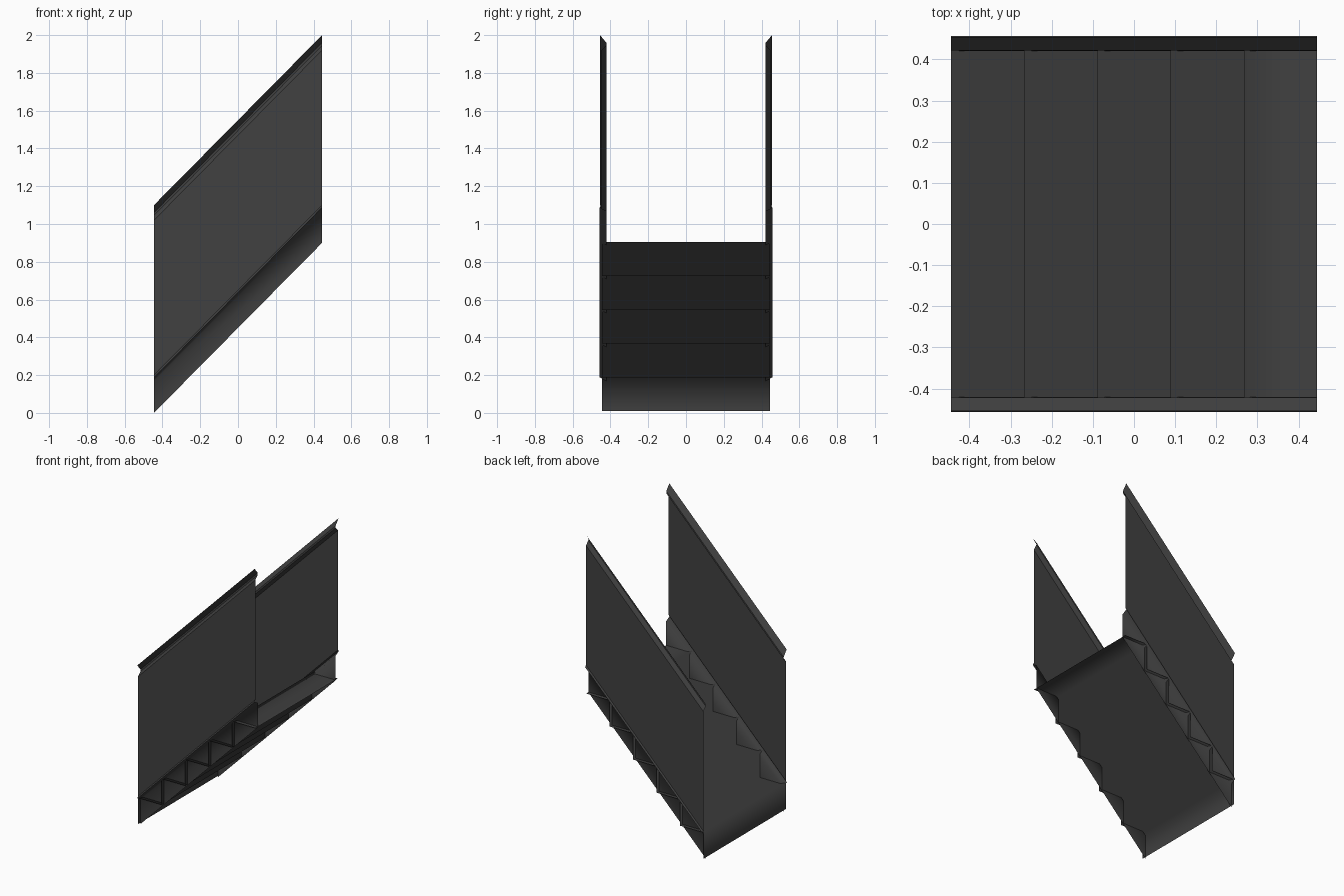
import bpy

if "Cube" in bpy.data.objects:
    bpy.data.objects.remove(bpy.data.objects["Cube"])

HALF = 0.445      # half length along x
CLIMB = 0.90      # height gained over the whole length
STEPS = 5

grey = bpy.data.materials.new("dark_grey")
grey.diffuse_color = (0.052, 0.052, 0.052, 1)
grey.use_nodes = True
grey.node_tree.nodes["Principled BSDF"].inputs["Base Color"].default_value = grey.diffuse_color


def sheet(name, start, end, smooth, flip=False):
    """Thin sheet stretched between two matching polylines."""
    n = len(start)
    faces = [(i, i + 1, n + i + 1, n + i) for i in range(n - 1)]
    if flip:
        faces = [f[::-1] for f in faces]
    mesh = bpy.data.meshes.new(name)
    mesh.from_pydata(start + end, [], faces)
    mesh.materials.append(grey)
    for p in mesh.polygons:
        p.use_smooth = smooth
    obj = bpy.data.objects.new(name, mesh)
    bpy.context.collection.objects.link(obj)
    return obj


def sloped(name, profile, side, smooth):
    """Sweep a (y, height) profile up the slope on one side."""
    low = [(-HALF, side * y, h) for y, h in profile]
    high = [(HALF, side * y, h + CLIMB) for y, h in profile]
    return sheet(name, low, high, smooth, flip=side < 0)


# Side profiles: skirt below the steps, wall panel, folded handrail
skirt = [(0.42, 0), (0.42, 0.168), (0.457, 0.188)]
panel = [(0.457, 0.188), (0.448, 0.20), (0.448, 1.02)]
handrail = [(0.448, 1.02), (0.422, 1.045), (0.422, 1.06), (0.455, 1.10)]

for label, side in (("front", -1), ("back", 1)):
    sloped(label + "_skirt", skirt, side, True)
    sloped(label + "_wall_panel", panel, side, False)
    sloped(label + "_handrail", handrail, side, False)

# Folded stair sheet, softly shaded, poking out past the skirts
run, rise, base = 2 * HALF / STEPS, 0.179, 0.009
zigzag = [(-HALF, base)]
for i in range(STEPS):
    x, z = -HALF + i * run, base + (i + 1) * rise
    zigzag += [(x, z), (x + run, z)]
sheet("stairs", [(x, 0.446, z) for x, z in zigzag],
      [(x, -0.446, z) for x, z in zigzag], True)
